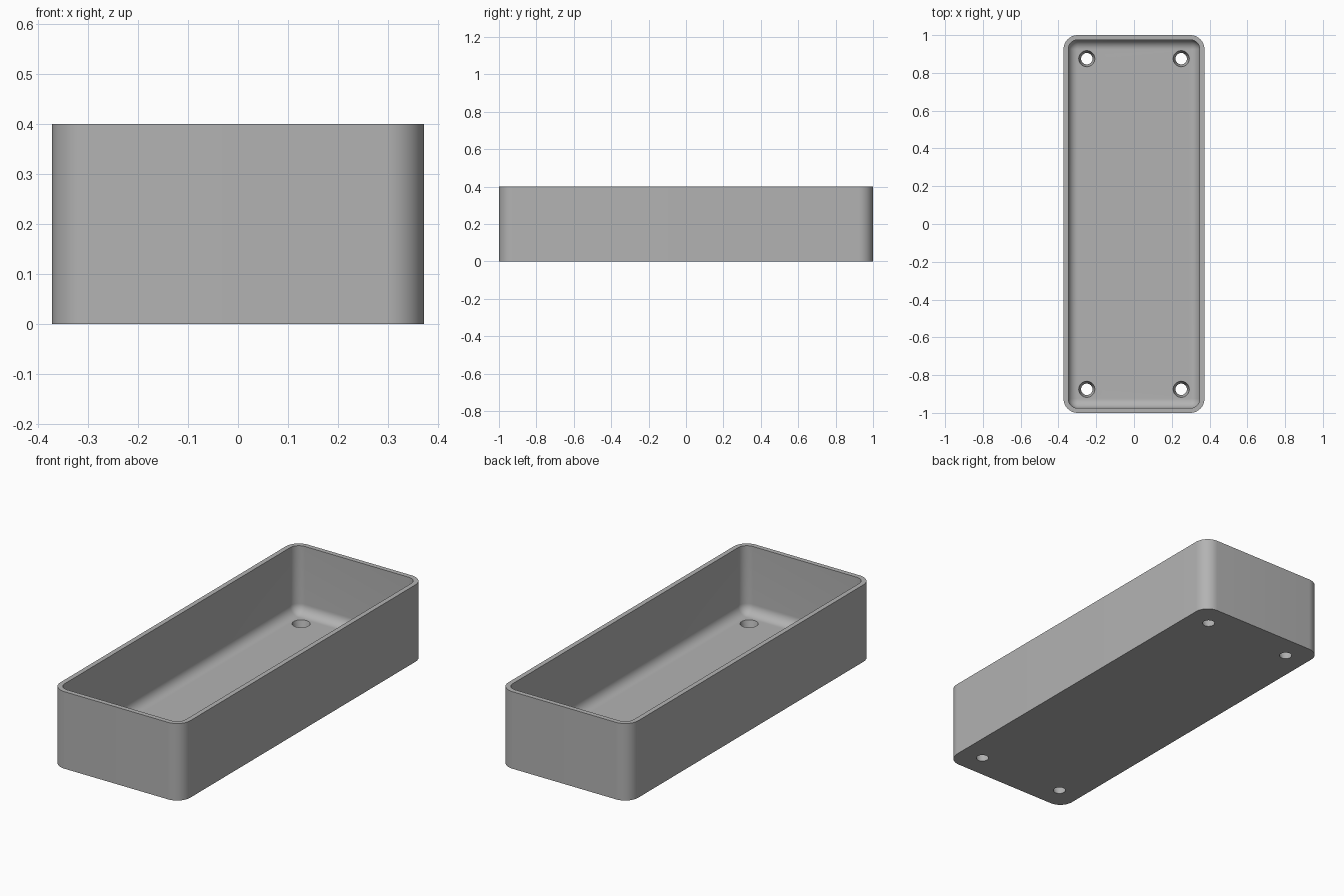
import bpy, bmesh, math

if "Cube" in bpy.data.objects:
    bpy.data.objects.remove(bpy.data.objects["Cube"], do_unlink=True)

HALF_X, HALF_Y, HEIGHT = 0.373, 1.0, 0.4
CORNER, WALL, FLOOR, FILLET = 0.075, 0.025, 0.05, 0.05
STEPS = 12

gray = bpy.data.materials.new("light gray")
gray.use_nodes = True
color = (0.45, 0.45, 0.45, 1)
gray.diffuse_color = color
gray.node_tree.nodes["Principled BSDF"].inputs["Base Color"].default_value = color


def ring(bm, inset, z):
    """Rounded rectangle of vertices, shrunk by inset."""
    radius = max(CORNER - inset, 0.002)
    verts = []
    for i, (sx, sy) in enumerate([(1, 1), (-1, 1), (-1, -1), (1, -1)]):
        cx = sx * (HALF_X - inset - radius)
        cy = sy * (HALF_Y - inset - radius)
        for k in range(STEPS + 1):
            a = (i + k / STEPS) * math.pi / 2
            verts.append(bm.verts.new((cx + radius * math.cos(a), cy + radius * math.sin(a), z)))
    return verts


# Tray shell: outside wall, rim, inside wall, rounded floor edge
profile = [(0, 0), (0, HEIGHT), (WALL, HEIGHT)]
for k in range(STEPS + 1):
    a = k / STEPS * math.pi / 2
    profile.append((WALL + FILLET * (1 - math.cos(a)), FLOOR + FILLET * (1 - math.sin(a))))

bm = bmesh.new()
rings = [ring(bm, inset, z) for inset, z in profile]
for low, high in zip(rings, rings[1:]):
    for i in range(len(low)):
        j = (i + 1) % len(low)
        bm.faces.new((low[i], low[j], high[j], high[i]))
bm.faces.new(rings[0][::-1])
bm.faces.new(rings[-1])
bmesh.ops.recalc_face_normals(bm, faces=bm.faces)
mesh = bpy.data.meshes.new("tray")
bm.to_mesh(mesh)
bm.free()
mesh.materials.append(gray)
tray = bpy.data.objects.new("tray", mesh)
bpy.context.collection.objects.link(tray)

# Tapered screw holes in the floor corners
for sx in (-1, 1):
    for sy in (-1, 1):
        bpy.ops.mesh.primitive_cone_add(vertices=32, radius1=0.0265, radius2=0.0465, depth=0.08,
                                        location=(sx * 0.25, sy * 0.875, FLOOR / 2))
        cutter = bpy.context.object
        cutter.name = "hole_cutter"
        cutter.data.materials.append(gray)
        cutter.hide_render = True
        cutter.hide_set(True)
        cut = tray.modifiers.new("screw hole", "BOOLEAN")
        cut.operation = "DIFFERENCE"
        cut.solver = "EXACT"
        cut.object = cutter

# Apply the cuts and smooth the rounded surfaces
bpy.context.view_layer.objects.active = tray
tray.select_set(True)
for name in [m.name for m in tray.modifiers]:
    bpy.ops.object.modifier_apply(modifier=name)
for obj in [o for o in bpy.data.objects if o.name.startswith("hole_cutter")]:
    bpy.data.objects.remove(obj, do_unlink=True)
bpy.ops.object.shade_smooth_by_angle(angle=math.radians(35))
